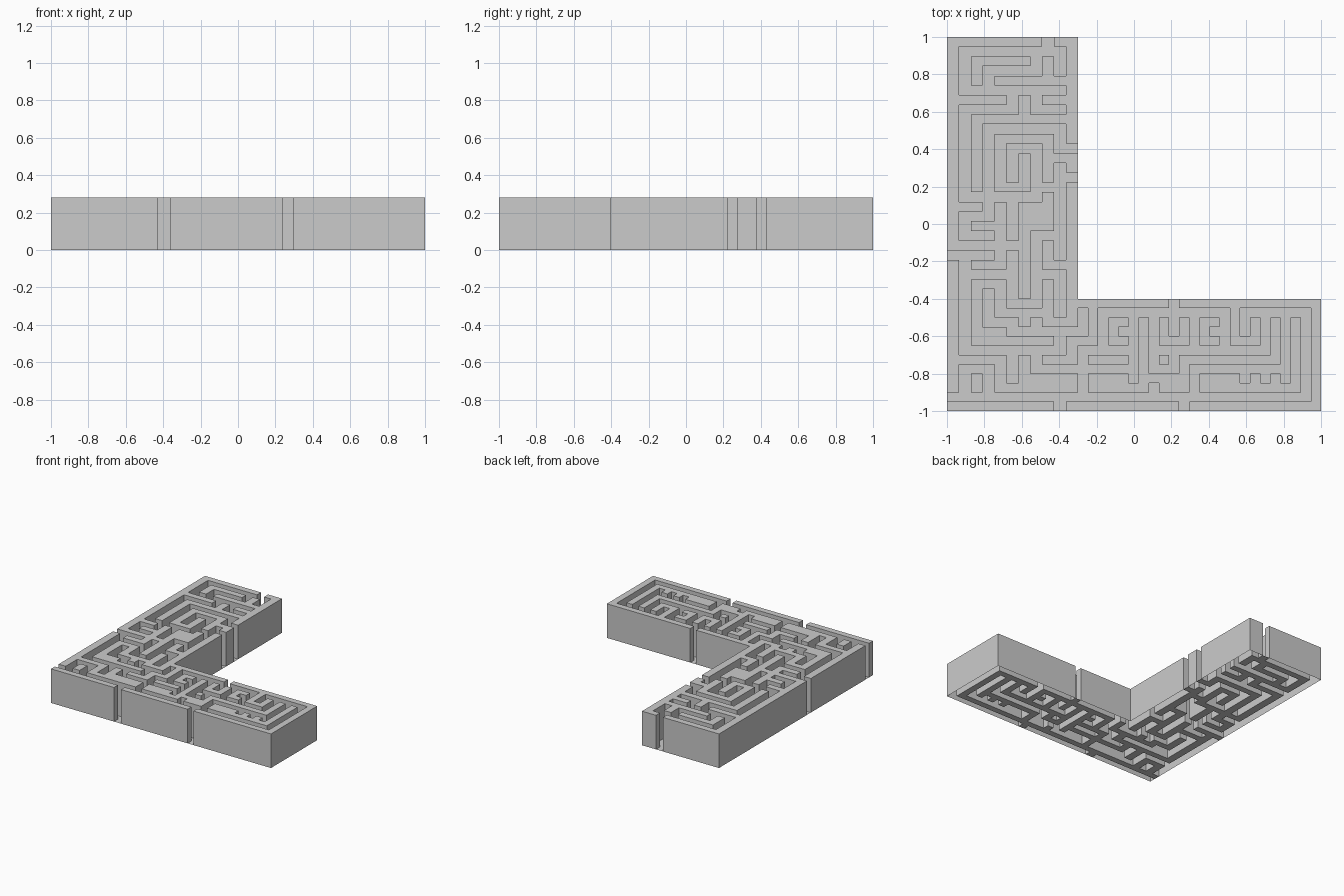
import bpy
import bmesh
import math

if "Cube" in bpy.data.objects:
    bpy.data.objects.remove(bpy.data.objects["Cube"])

HEIGHT = 0.28
ARM_COLS, ALL_COLS, ARM_ROWS, ALL_ROWS = 11, 35, 27, 39


def split(a, b, n):
    return [a + (b - a) * i / n for i in range(n)]


# Grid lines: each arm of the L has its own cell spacing; row 0 is at the back
xs = split(-1, -0.3, ARM_COLS) + split(-0.3, 1, ALL_COLS - ARM_COLS) + [1.0]
ys = split(1, -0.4, ARM_ROWS) + split(-0.4, -1, ALL_ROWS - ARM_ROWS) + [-1.0]

# L-shaped block of wall cells (column, row)
block = {(c, r) for r in range(ALL_ROWS) for c in range(ALL_COLS)
         if r >= ARM_ROWS or c < ARM_COLS}
floor = set()


def carve(c, r, *turns):
    """Cut a corridor from a start cell; turns alternate column, row, column..."""
    floor.add((c, r))
    for i, t in enumerate(turns):
        if i % 2 == 0:
            floor.update((k, r) for k in range(min(c, t), max(c, t) + 1))
            c = t
        else:
            floor.update((c, k) for k in range(min(r, t), max(r, t) + 1))
            r = t


# Long arm corridors
for path in [(8, 0), (9, 3, 9, 1, 1, 5, 9), (7, 1, 7, 3, 3, 5), (9, 7, 7, 5),
             (5, 5, 5, 7, 1, 16, 7, 11, 5, 14), (3, 16, 3, 9, 9, 11, 10),
             (10, 14, 9, 13), (7, 15, 9, 22), (5, 16, 5, 20),
             (3, 20, 1, 18, 3, 16), (9, 20, 7, 24),
             (9, 28, 9, 24, 7, 27, 5, 22), (0, 22, 3), (1, 24, 5)]:
    carve(*path)

# Corner and base corridors
for path in [(1, 22, 1, 32, 9, 30), (3, 26, 3, 29, 5, 30, 11, 28),
             (7, 32, 7, 34, 16), (11, 34, 11, 32, 16), (15, 30, 16),
             (0, 37, 33, 28, 27, 30), (3, 34, 1, 37), (20, 27),
             (13, 31, 13, 28, 25, 32), (29, 32, 18, 34, 20, 32),
             (24, 30, 25), (22, 37, 22, 34, 31, 29), (9, 38), (21, 38)]:
    carve(*path)

# Straight dead-end pockets in the base: column, first row, last row
for c, first, last in [(3, 34, 37), (5, 32, 35), (7, 29, 30), (16, 29, 35),
                       (18, 28, 32), (20, 28, 30), (22, 28, 32),
                       (29, 29, 32), (11, 35, 36), (18, 36, 37)]:
    carve(c, first, c, last)
for c in (27, 29, 31):
    carve(c, 34, c, 35)

walls = block - floor
bm = bmesh.new()


def face(points):
    bm.faces.new([bm.verts.new(p) for p in points])


# Wall tops, corridor floors and vertical sides; walls are open underneath
for c, r in sorted(block):
    x0, x1, y1, y0 = xs[c], xs[c + 1], ys[r], ys[r + 1]
    ring = [(x0, y0), (x1, y0), (x1, y1), (x0, y1)]
    top = HEIGHT if (c, r) in walls else 0
    face([(*p, top) for p in ring])
    if top:
        for i, (dc, dr) in enumerate([(0, 1), (1, 0), (0, -1), (-1, 0)]):
            if (c + dc, r + dr) not in walls:
                p, q = ring[i], ring[(i + 1) % 4]
                face([(*p, 0), (*q, 0), (*q, top), (*p, top)])

# Merge the cells into clean flat faces
bmesh.ops.remove_doubles(bm, verts=bm.verts[:], dist=1e-4)
bmesh.ops.dissolve_limit(bm, angle_limit=math.radians(1),
                         verts=bm.verts[:], edges=bm.edges[:])
bmesh.ops.triangulate(bm, faces=[f for f in bm.faces if len(f.verts) > 4])

mesh = bpy.data.meshes.new("maze_block")
bm.to_mesh(mesh)
bm.free()
maze = bpy.data.objects.new("maze_block", mesh)
bpy.context.collection.objects.link(maze)
